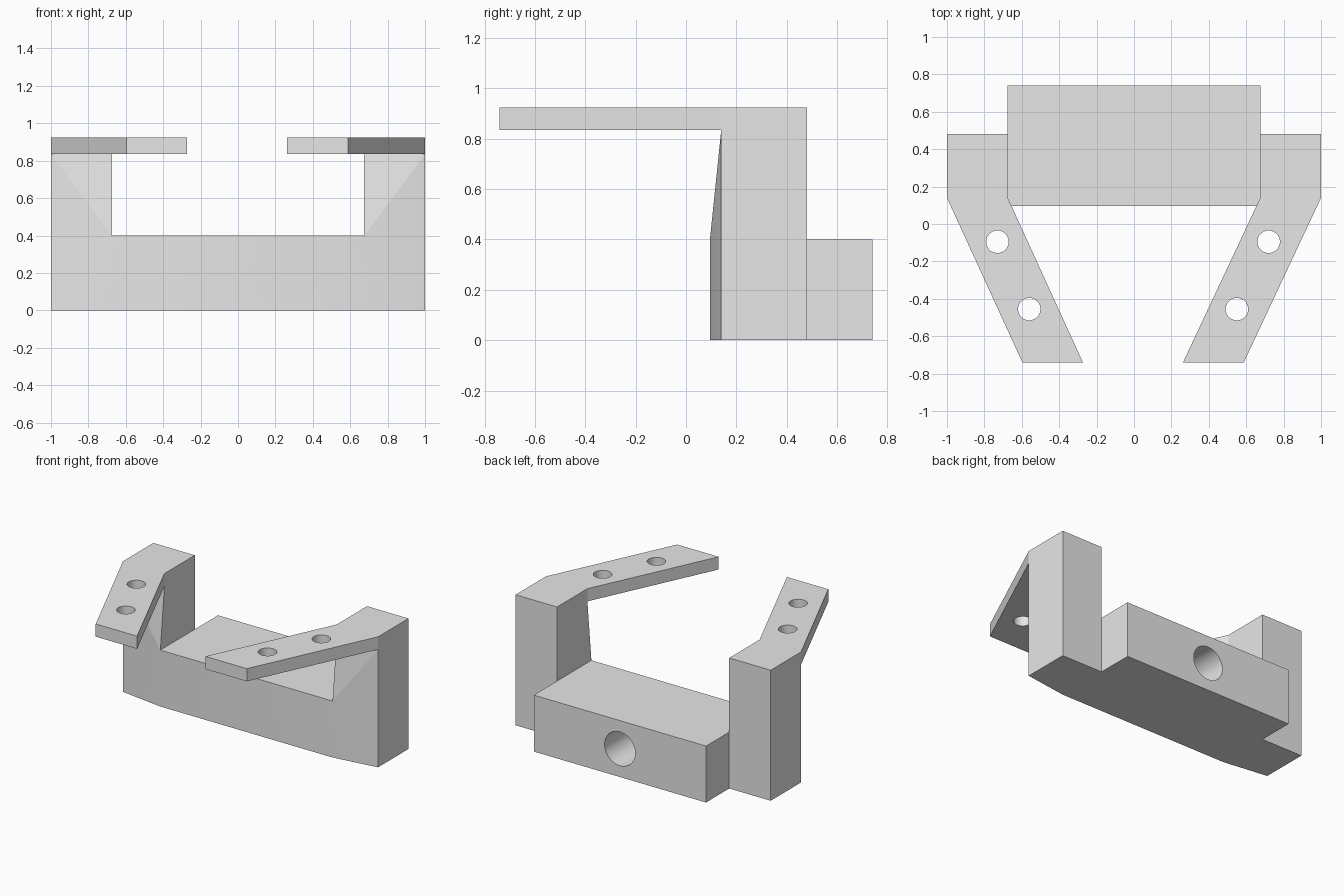
import bpy
import bmesh
from math import radians
from mathutils import Matrix, Vector

cube = bpy.data.objects.get("Cube")
if cube:
    bpy.data.objects.remove(cube, do_unlink=True)

# Main dimensions
INNER, OUTER = 0.675, 1.0                 # post sides
POST_FRONT, POST_BACK = 0.14, 0.48
BLOCK_FRONT, BLOCK_BACK, BLOCK_TOP = 0.095, 0.74, 0.40
ARM_BOTTOM, ARM_TOP, ARM_TIP = 0.835, 0.925, -0.74

grey = bpy.data.materials.new("plain_grey")
grey.use_nodes = True
grey.diffuse_color = (0.8, 0.8, 0.8, 1)
grey.node_tree.nodes["Principled BSDF"].inputs["Base Color"].default_value = (0.8, 0.8, 0.8, 1)


def make_object(name, bm):
    bmesh.ops.recalc_face_normals(bm, faces=bm.faces)
    mesh = bpy.data.meshes.new(name)
    bm.to_mesh(mesh)
    bm.free()
    mesh.materials.append(grey)
    obj = bpy.data.objects.new(name, mesh)
    bpy.context.collection.objects.link(obj)
    return obj


def prism(name, outline, z0, z1):
    """Extrude a flat outline from z0 to z1."""
    bm = bmesh.new()
    face = bm.faces.new([bm.verts.new((x, y, z0)) for x, y in outline])
    top = bmesh.ops.extrude_face_region(bm, geom=[face])["geom"]
    bmesh.ops.translate(bm, vec=(0, 0, z1 - z0),
                        verts=[v for v in top if isinstance(v, bmesh.types.BMVert)])
    return make_object(name, bm)


def hull(name, points):
    bm = bmesh.new()
    verts = [bm.verts.new(p) for p in points]
    bmesh.ops.convex_hull(bm, input=verts)
    return make_object(name, bm)


def drill(name, centre, radius, depth, axis):
    rotation = Vector((0, 0, 1)).rotation_difference(Vector(axis)).to_matrix().to_4x4()
    bm = bmesh.new()
    bmesh.ops.create_cone(bm, cap_ends=True, segments=48, radius1=radius, radius2=radius,
                          depth=depth, matrix=Matrix.Translation(centre) @ rotation)
    return make_object(name, bm)


def combine(target, other, operation):
    """Apply a boolean and remove the helper."""
    mod = target.modifiers.new(operation, 'BOOLEAN')
    mod.operation = operation
    mod.solver = 'EXACT'
    mod.object = other
    bpy.context.view_layer.update()
    with bpy.context.temp_override(object=target, active_object=target,
                                   selected_objects=[target]):
        bpy.ops.object.modifier_apply(modifier=mod.name)
    bpy.data.objects.remove(other, do_unlink=True)


# Back block
body = prism("clamp_bracket",
             [(-INNER, BLOCK_FRONT), (INNER, BLOCK_FRONT),
              (INNER, BLOCK_BACK), (-INNER, BLOCK_BACK)], 0, BLOCK_TOP)

# Posts with a tapered front, and the arms slanting forward from their tops
for side, name, tip_in, tip_out in ((1, "left", 0.262, 0.587), (-1, "right", 0.273, 0.597)):
    inner, outer = side * INNER, side * OUTER
    points = [(inner, BLOCK_FRONT, 0), (inner, BLOCK_FRONT, BLOCK_TOP)]
    for z in (0, ARM_BOTTOM):
        points += [(outer, POST_FRONT, z), (outer, POST_BACK, z), (inner, POST_BACK, z)]
    points.append((inner, POST_FRONT, ARM_BOTTOM))
    combine(body, hull(name + "_post", points), 'UNION')

    outline = [(inner, POST_BACK), (outer, POST_BACK), (outer, POST_FRONT),
               (side * tip_out, ARM_TIP), (side * tip_in, ARM_TIP), (inner, POST_FRONT)]
    combine(body, prism(name + "_arm", outline, ARM_BOTTOM, ARM_TOP), 'UNION')

# Merge flat regions
bm = bmesh.new()
bm.from_mesh(body.data)
bmesh.ops.remove_doubles(bm, verts=bm.verts, dist=0.0001)
bmesh.ops.dissolve_limit(bm, angle_limit=radians(1), verts=bm.verts, edges=bm.edges)
bm.to_mesh(body.data)
bm.free()

# Screw holes through the arms
for x, y in ((0.72, -0.095), (0.55, -0.455), (-0.73, -0.095), (-0.56, -0.455)):
    combine(body, drill("screw_hole", (x, y, 0.88), 0.06, 0.3, (0, 0, 1)), 'DIFFERENCE')

# Blind hole in the back of the block
combine(body, drill("back_hole", (0, BLOCK_BACK, 0.2), 0.12, 0.9, (0, 1, 0)), 'DIFFERENCE')

# Shading
for obj in bpy.context.selected_objects:
    obj.select_set(False)
body.select_set(True)
bpy.context.view_layer.objects.active = body
bpy.ops.object.shade_smooth_by_angle(angle=radians(9))
